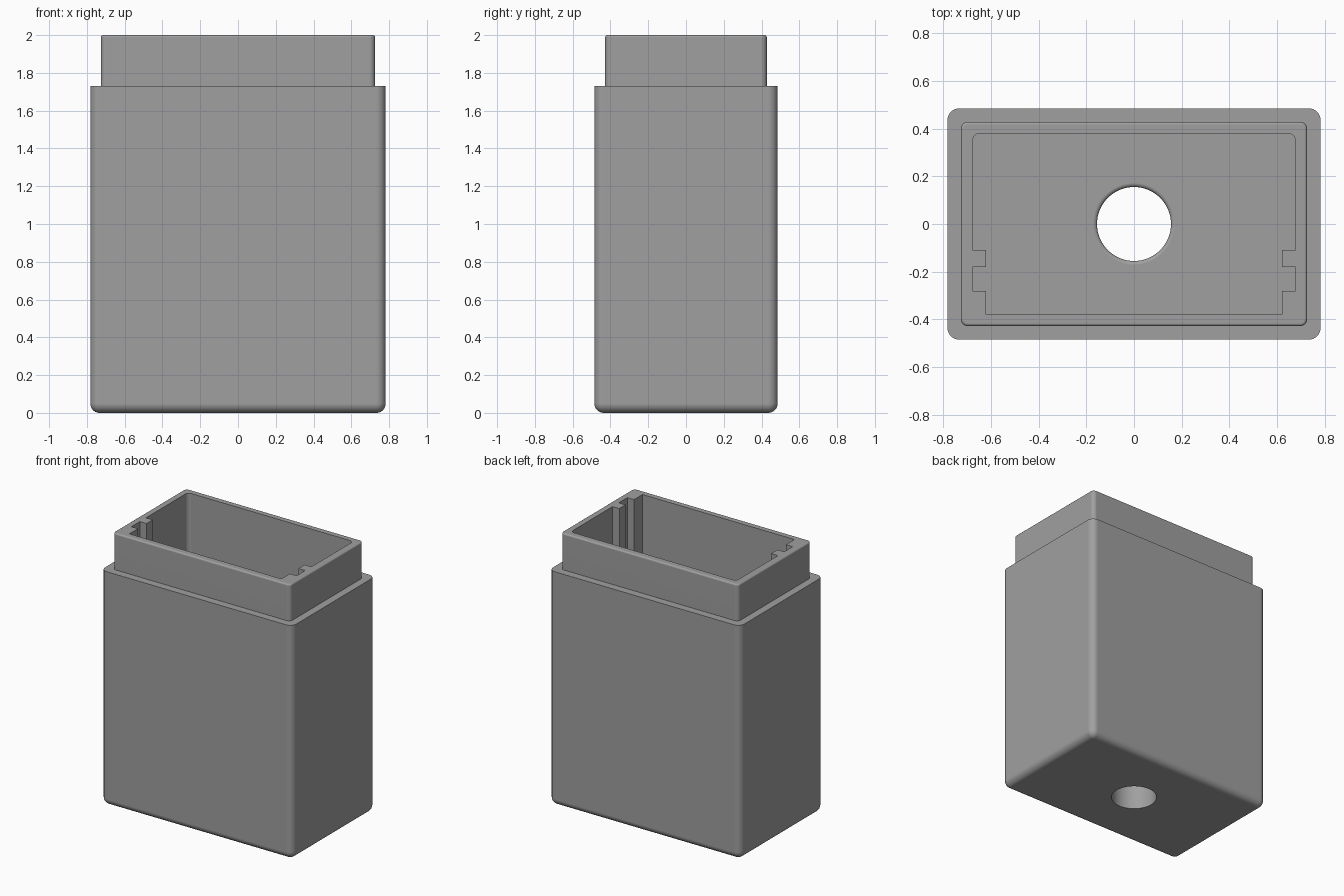
import bpy, bmesh
from math import sin, cos, pi, radians

if "Cube" in bpy.data.objects:
    bpy.data.objects.remove(bpy.data.objects["Cube"])

SEG = 8


def rounded_rect(hx, hy, r):
    """Counter-clockwise outline of a rectangle with rounded corners."""
    pts = []
    for i, (sx, sy) in enumerate([(1, 1), (-1, 1), (-1, -1), (1, -1)]):
        for k in range(SEG + 1):
            a = (i + k / SEG) * pi / 2
            pts.append((sx * (hx - r) + r * cos(a), sy * (hy - r) + r * sin(a)))
    return pts


def circle(r, n=64):
    return [(r * cos(2 * pi * i / n), r * sin(2 * pi * i / n)) for i in range(n)]


def loft(name, rings):
    """Closed solid through (outline, z) rings, bottom to top."""
    bm = bmesh.new()
    loops = [[bm.verts.new((x, y, z)) for x, y in pts] for pts, z in rings]
    n = len(loops[0])
    for a, b in zip(loops, loops[1:]):
        for i in range(n):
            j = (i + 1) % n
            bm.faces.new((a[i], a[j], b[j], b[i]))
    bm.faces.new(loops[0][::-1])
    bm.faces.new(loops[-1])
    bmesh.ops.recalc_face_normals(bm, faces=bm.faces)
    mesh = bpy.data.meshes.new(name)
    bm.to_mesh(mesh)
    bm.free()
    ob = bpy.data.objects.new(name, mesh)
    bpy.context.collection.objects.link(ob)
    return ob


HX, HY, R = 0.782, 0.485, 0.05      # main body
LX, LY, LR, LE = 0.726, 0.428, 0.03, 0.012   # raised lip
SHOULDER, FLOOR = 1.73, 0.25

# Outer shell: rounded bottom edge, straight walls, shoulder, lip
rings = []
for k in range(SEG + 1):
    a = k / SEG * pi / 2
    d = R * 0.98 * (1 - sin(a))
    rings.append((rounded_rect(HX - d, HY - d, R - d), R * (1 - cos(a))))
rings += [(rounded_rect(HX, HY, R), SHOULDER),
          (rounded_rect(LX, LY, LR), SHOULDER)]
for k in range(5):
    a = k / 4 * pi / 2
    d = LE * (1 - cos(a))
    rings.append((rounded_rect(LX - d, LY - d, LR - d), 2 - LE + LE * sin(a)))
case = loft("case", rings)

# Cavity: rounded back corners, guide rails on both sides near the front
CX, RX, CY, CR = 0.676, 0.621, 0.38, 0.03
right = [(RX, -CY), (RX, -0.281), (CX, -0.281), (CX, -0.181),
         (RX, -0.181), (RX, -0.108), (CX, -0.108)]
for k in range(SEG + 1):
    a = k / SEG * pi / 2
    right.append((CX - CR + CR * cos(a), CY - CR + CR * sin(a)))
outline = right + [(-x, y) for x, y in reversed(right)]
cavity = loft("cavity_cutter", [(outline, FLOOR), (outline, 2.2)])

# Floor hole with a rounded upper rim
HR, F = 0.155, 0.016
hole_rings = [(circle(HR), -0.1)]
for k in range(6):
    a = k / 5 * pi / 2 * 0.95
    hole_rings.append((circle(HR + F * (1 - cos(a))), FLOOR - F + F * sin(a)))
hole_rings.append((circle(HR + F), FLOOR + 0.05))
hole = loft("hole_cutter", hole_rings)

for cutter in (cavity, hole):
    cutter.hide_render = True
    cutter.hide_set(True)
    mod = case.modifiers.new(cutter.name, 'BOOLEAN')
    mod.operation = 'DIFFERENCE'
    mod.solver = 'EXACT'
    mod.object = cutter

# Apply the cuts, then remove the helpers
bpy.context.view_layer.objects.active = case
case.select_set(True)
for mod in list(case.modifiers):
    bpy.ops.object.modifier_apply(modifier=mod.name)
for cutter in (cavity, hole):
    bpy.data.objects.remove(cutter)

# Smooth fillets, crisp corners
bpy.ops.object.shade_smooth_by_angle(angle=radians(35))
wn = case.modifiers.new("flat_walls", 'WEIGHTED_NORMAL')
wn.keep_sharp = True

mat = bpy.data.materials.new("mid_grey")
mat.diffuse_color = (0.35, 0.35, 0.35, 1)
mat.use_nodes = True
mat.node_tree.nodes["Principled BSDF"].inputs["Base Color"].default_value = mat.diffuse_color
case.data.materials.clear()
case.data.materials.append(mat)
